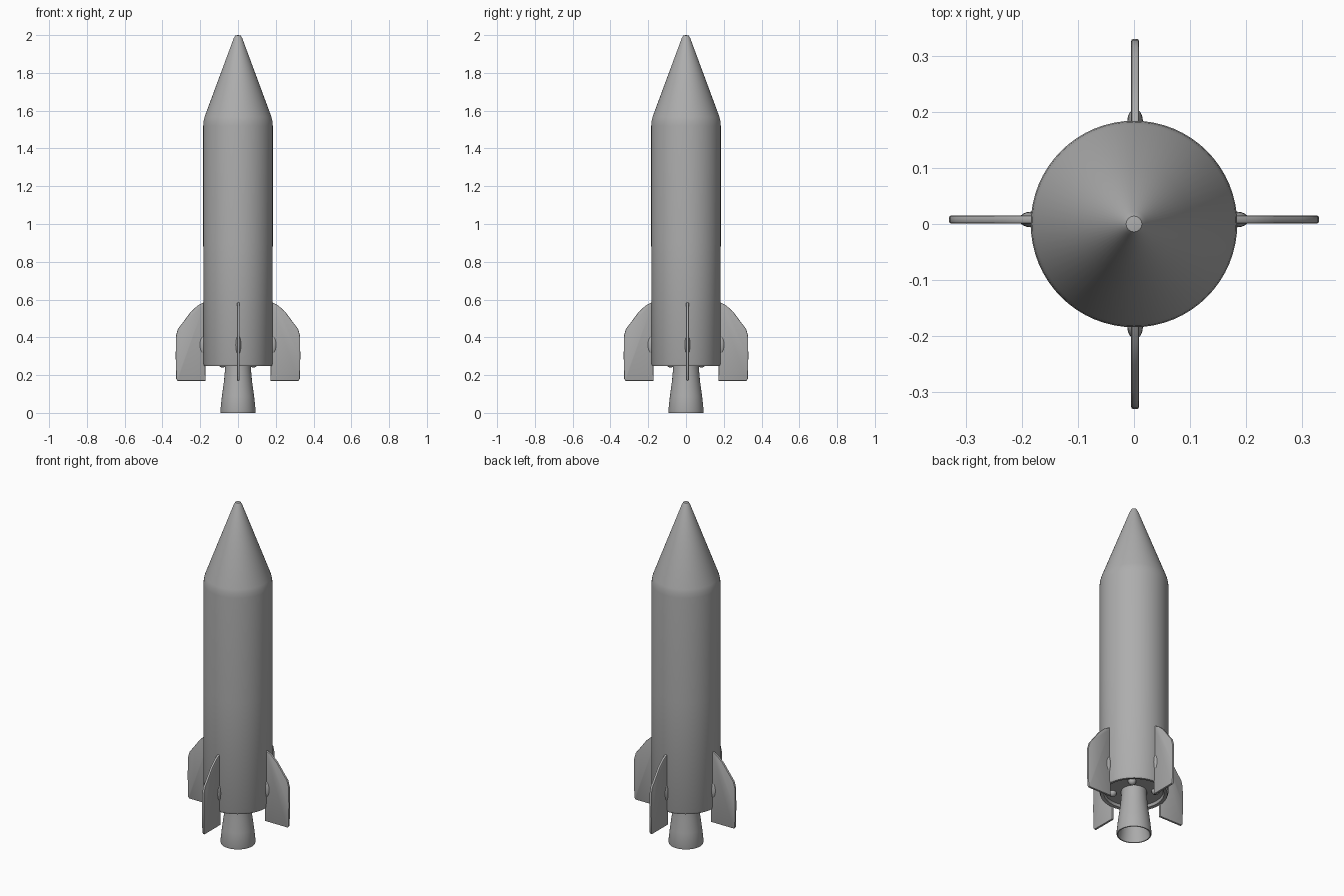
import bpy, bmesh, math
from mathutils import Matrix, Vector

if "Cube" in bpy.data.objects:
    bpy.data.objects.remove(bpy.data.objects["Cube"])

grey = bpy.data.materials.new("plain grey")
grey.diffuse_color = (0.42, 0.42, 0.42, 1)
grey.use_nodes = True
grey.node_tree.nodes["Principled BSDF"].inputs["Base Color"].default_value = grey.diffuse_color


def finish(name, bm, angle=30):
    bmesh.ops.recalc_face_normals(bm, faces=bm.faces)
    me = bpy.data.meshes.new(name)
    bm.to_mesh(me)
    bm.free()
    ob = bpy.data.objects.new(name, me)
    bpy.context.collection.objects.link(ob)
    me.materials.append(grey)
    bpy.ops.object.select_all(action='DESELECT')
    ob.select_set(True)
    bpy.context.view_layer.objects.active = ob
    bpy.ops.object.shade_smooth_by_angle(angle=math.radians(angle))
    return ob


def lathe(name, profile, steps=64):
    """Spin an (r, z) profile around the z axis."""
    bm = bmesh.new()
    vs = [bm.verts.new((r, 0, z)) for r, z in profile]
    es = [bm.edges.new(p) for p in zip(vs, vs[1:])]
    bmesh.ops.spin(bm, geom=vs + es, cent=(0, 0, 0), axis=(0, 0, 1),
                   angle=math.tau, steps=steps)
    bmesh.ops.remove_doubles(bm, verts=bm.verts, dist=0.0005)
    return finish(name, bm)


# Body and nose cone in one skin, with a shallow recess underneath
lathe("body", [(0, 0.265), (0.155, 0.265), (0.16, 0.25), (0.178, 0.247), (0.183, 0.26),
               (0.184, 0.9), (0.184, 1.52), (0.182, 1.545), (0.177, 1.567),
               (0.10, 1.775), (0.022, 1.985), (0.014, 1.998), (0, 2.0)])

# Hollow engine nozzle
lathe("nozzle", [(0.068, 0.29), (0.068, 0.24), (0.074, 0.17), (0.085, 0.09), (0.094, 0.008),
                 (0.092, 0.0), (0.086, 0.0), (0.083, 0.01), (0.066, 0.12), (0.045, 0.17),
                 (0, 0.18)], 48)

# Four fins with rounded outer edges
outline = [(0.172, 0.17), (0.32, 0.17), (0.327, 0.18), (0.33, 0.30), (0.328, 0.41),
           (0.318, 0.445), (0.30, 0.468), (0.25, 0.535), (0.215, 0.567), (0.183, 0.585),
           (0.175, 0.575)]
offsets = [(0, 0.008), (0.002, 0), (0, 0.008), (0.002, 0)]
for i, (ox, oy) in enumerate(offsets):
    turn = Matrix.Translation((ox, oy, 0)) @ Matrix.Rotation(i * math.pi / 2, 4, 'Z')
    bm = bmesh.new()
    face = bm.faces.new([bm.verts.new((r, -0.007, z)) for r, z in outline])
    ext = bmesh.ops.extrude_face_region(bm, geom=[face])
    bmesh.ops.translate(bm, vec=(0, 0.014, 0),
                        verts=[v for v in ext['geom'] if isinstance(v, bmesh.types.BMVert)])
    rim = [e for e in bm.edges if abs(e.verts[0].co.y - e.verts[1].co.y) < 1e-5]
    bmesh.ops.bevel(bm, geom=rim, offset=0.004, segments=2, affect='EDGES', profile=0.5)
    bm.transform(turn)
    finish(f"fin_{i + 1}", bm, 40)

    # Small bracket at the fin root
    bm = bmesh.new()
    bmesh.ops.create_uvsphere(bm, u_segments=16, v_segments=10, radius=1)
    bm.transform(turn @ Matrix.Translation((0.183, 0, 0.36)) @ Matrix.Diagonal((0.022, 0.014, 0.05, 1)))
    finish(f"fin_bracket_{i + 1}", bm)

# Four small knobs under the body, between the fins
for i in range(4):
    a = math.radians(45 + 90 * i)
    bm = bmesh.new()
    bmesh.ops.create_uvsphere(bm, u_segments=16, v_segments=10, radius=0.022)
    bm.transform(Matrix.Translation(Vector((math.cos(a), math.sin(a), 0)) * 0.115 + Vector((0, 0, 0.262))))
    finish(f"base_knob_{i + 1}", bm)
